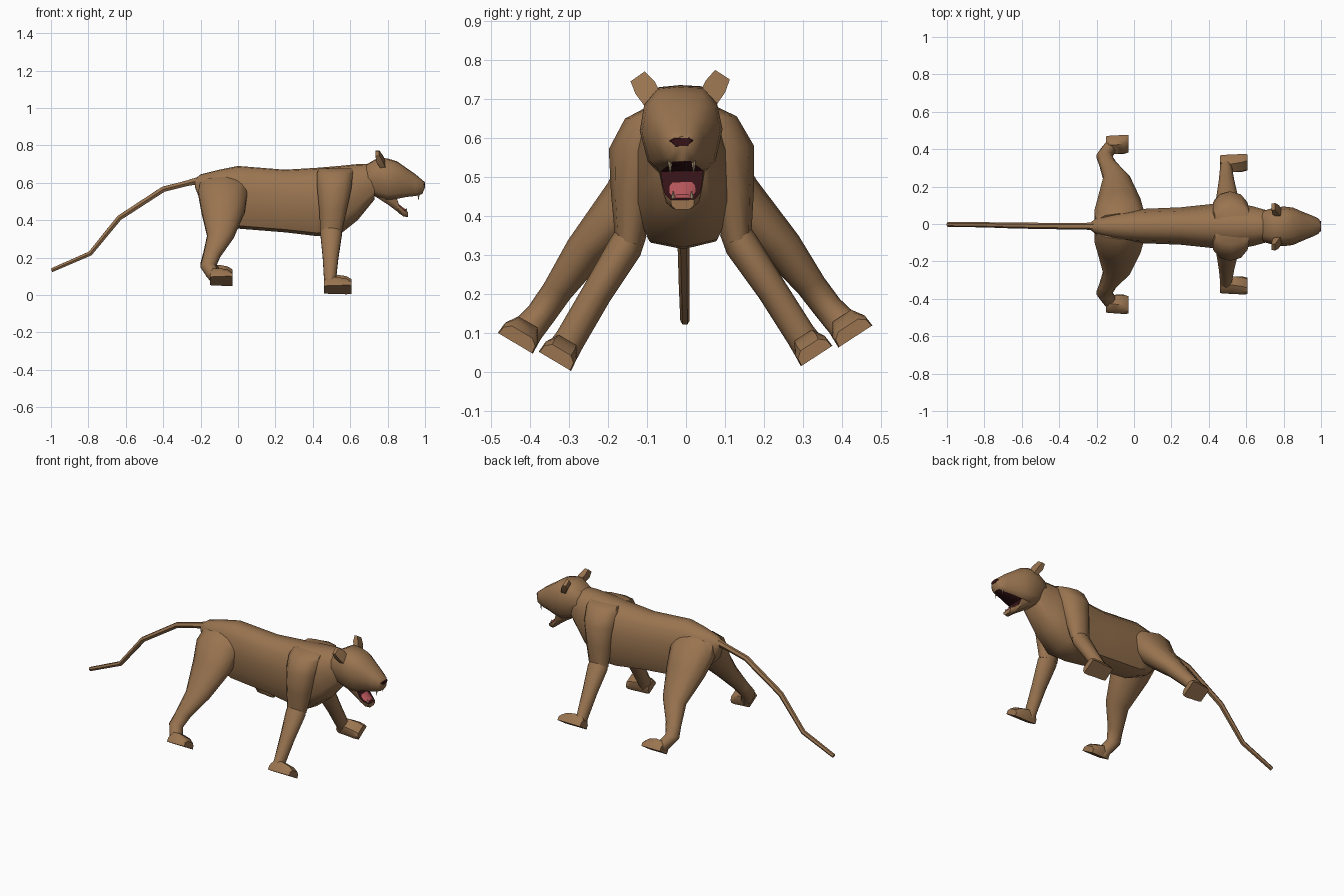
import bpy, bmesh, math
from mathutils import Vector, Matrix

ROLL = Matrix.Rotation(0.02, 4, 'X')      # the whole animal leans very slightly


def material(name, rgb):
    m = bpy.data.materials.new(name)
    m.diffuse_color = (*rgb, 1)
    return m


FUR = material("tan_fur", (0.32, 0.175, 0.08))
DARK = material("dark_maroon", (0.035, 0.006, 0.008))
PINK = material("tongue_pink", (0.5, 0.1, 0.11))
IVORY = material("tooth_ivory", (0.55, 0.42, 0.25))


def loft(name, rings, mats=(FUR,), rule=None, angle=50, mirror=False):
    """Skin a list of equal-length point rings, optionally with a mirrored twin."""
    for side in ((1, -1) if mirror else (1,)):
        bm = bmesh.new()
        vs = [[bm.verts.new((p[0], p[1] * side, p[2])) for p in r] for r in rings]
        n = len(vs[0])
        for a, b in zip(vs, vs[1:]):
            for i in range(n):
                bm.faces.new((a[i], a[(i + 1) % n], b[(i + 1) % n], b[i]))
        bm.faces.new(vs[0])
        bm.faces.new(vs[-1])
        bmesh.ops.recalc_face_normals(bm, faces=bm.faces)
        if rule:
            for f in bm.faces:
                f.material_index = rule(f.calc_center_median(), f.normal)
        bm.transform(ROLL)
        label = name if not mirror else name + ("_left" if side > 0 else "_right")
        me = bpy.data.meshes.new(label)
        bm.to_mesh(me)
        bm.free()
        for m in mats:
            me.materials.append(m)
        ob = bpy.data.objects.new(label, me)
        bpy.context.collection.objects.link(ob)
        bpy.ops.object.select_all(action='DESELECT')
        ob.select_set(True)
        bpy.context.view_layer.objects.active = ob
        bpy.ops.object.shade_smooth_by_angle(angle=math.radians(angle))


def section(x, zb, zt, w, shape):
    """Upright cross-section from a half outline of (width, height) fractions."""
    half = [(x, w * a, zb + (zt - zb) * b) for a, b in shape]
    return half + [(x, -y, z) for _, y, z in reversed(half) if abs(y) > 1e-6]


def leg_ring(cx, cy, cz, rx, rw, tilt=0.0, n=10):
    """Ring across a limb: rx along x, rw across, tilted in the yz plane."""
    out = []
    for i in range(n):
        a = 2 * math.pi * (i + 0.5) / n
        w = rw * math.sin(a) * 1.05
        out.append((cx + rx * math.cos(a) * 1.05,
                    cy + w * math.cos(tilt), cz + w * math.sin(tilt)))
    return out


# torso, chest and neck
BODY = [(0, 0), (0.7, 0.05), (0.97, 0.25), (1, 0.6), (0.82, 0.85), (0.4, 0.985), (0, 1)]
loft("body", [section(*s, BODY) for s in (
    (-0.23, 0.575, 0.62, 0.022), (-0.2, 0.50, 0.645, 0.045), (-0.1, 0.40, 0.67, 0.075),
    (0.0, 0.355, 0.69, 0.09), (0.25, 0.335, 0.67, 0.1), (0.42, 0.315, 0.68, 0.118),
    (0.54, 0.32, 0.69, 0.125), (0.64, 0.40, 0.70, 0.105), (0.73, 0.51, 0.70, 0.08))])

# tail: tapered six-sided tube
path = [(-0.19, 0.617, 0.024), (-0.27, 0.598, 0.017), (-0.4, 0.565, 0.017),
        (-0.635, 0.412, 0.016), (-0.79, 0.222, 0.014), (-0.997, 0.132, 0.012)]
rings = []
for i, (x, z, r) in enumerate(path):
    p, q = path[max(i - 1, 0)], path[min(i + 1, len(path) - 1)]
    d = Vector((q[0] - p[0], 0, q[1] - p[1])).normalized()
    up = Vector((-d.z, 0, d.x))
    rings.append([Vector((x, 0, z)) + up * r * math.sin(a) + Vector((0, r * math.cos(a), 0))
                  for a in (k * math.pi / 3 for k in range(6))])
loft("tail", rings)

# hind legs: thigh, shin and hock
T = math.atan2(0.53, 0.85)
loft("hind_leg", [leg_ring(*s) for s in (
    (-0.08, 0.015, 0.60, 0.12, 0.06, T), (-0.08, 0.06, 0.545, 0.132, 0.088, T),
    (-0.08, 0.125, 0.45, 0.115, 0.072, T), (-0.093, 0.25, 0.317, 0.07, 0.05, T),
    (-0.14, 0.325, 0.215, 0.045, 0.037, T), (-0.16, 0.365, 0.16, 0.04, 0.036, T),
    (-0.132, 0.405, 0.115, 0.038, 0.04, T), (-0.115, 0.427, 0.088, 0.032, 0.045, T))],
    mirror=True)

# front legs: shoulder slab with upper arm, then splayed forearm
loft("shoulder", [leg_ring(cx, (a + b) / 2, z, rx, (b - a) / 2, tl) for cx, a, b, z, rx, tl in (
    (0.522, 0.02, 0.09, 0.678, 0.09, 0), (0.518, 0.01, 0.14, 0.652, 0.096, 0),
    (0.515, 0.02, 0.182, 0.575, 0.092, 0), (0.508, 0.07, 0.18, 0.46, 0.074, 0),
    (0.498, 0.103, 0.174, 0.335, 0.057, 0.3))], mirror=True)
loft("forearm", [leg_ring(*s) for s in (
    (0.498, 0.125, 0.37, 0.05, 0.035, T), (0.498, 0.148, 0.325, 0.057, 0.042, T),
    (0.495, 0.225, 0.205, 0.042, 0.037, T), (0.492, 0.295, 0.09, 0.032, 0.037, T),
    (0.492, 0.318, 0.055, 0.03, 0.04, T))], mirror=True)


# paws: wedge lofted forward, tilted with the leg
def paw(name, x0, x1, cy, cz, w, h):
    u, v = Vector((0, 0.85, 0.53)), Vector((0, -0.53, 0.85))
    c, rs = Vector((0, cy, cz)), []
    for t, hw, hh in ((0, 0.8, 0.9), (0.12, 0.88, 1.35), (0.45, 0.92, 1.4),
                      (0.8, 1, 1.15), (1, 0.95, 0.75)):
        rs.append([c + Vector((x0 + (x1 - x0) * t, 0, 0)) + u * w * hw * a + v * h * hh * b
                   for a, b in ((-1, 0), (1, 0), (0.95, 0.6), (0.6, 1), (-0.6, 1), (-0.95, 0.6))])
    loft(name, rs, angle=40, mirror=True)


paw("front_paw", 0.46, 0.608, 0.335, 0.035, 0.048, 0.045)
paw("hind_paw", -0.15, -0.03, 0.435, 0.083, 0.052, 0.045)

# head: skull to muzzle, with the roof of the mouth dark
HEAD = [(0, 0), (0.55, 0), (0.82, 0.14), (1, 0.5), (0.88, 0.8), (0.55, 0.98), (0, 1)]
loft("head", [section(*s, HEAD) for s in (
    (0.675, 0.57, 0.675, 0.07), (0.69, 0.555, 0.70, 0.083), (0.75, 0.525, 0.735, 0.1),
    (0.80, 0.51, 0.73, 0.106), (0.85, 0.515, 0.715, 0.1), (0.90, 0.525, 0.68, 0.078),
    (0.95, 0.53, 0.645, 0.058), (0.985, 0.54, 0.615, 0.042), (1.0, 0.575, 0.603, 0.022))],
    (FUR, DARK), lambda c, n: int(n.z < -0.8 and 0.83 < c.x < 0.97))

# lower jaw, dark inside
JAW = [(0, 0), (0.6, 0), (0.95, 0.4), (1, 1), (0.5, 0.97), (0, 0.96)]
loft("lower_jaw", [section(*s, JAW) for s in (
    (0.73, 0.53, 0.58, 0.06), (0.80, 0.485, 0.56, 0.062), (0.845, 0.452, 0.53, 0.056),
    (0.862, 0.437, 0.478, 0.05), (0.885, 0.42, 0.456, 0.044), (0.91, 0.417, 0.442, 0.03))],
    (FUR, DARK), lambda c, n: int(n.z > 0.2 and c.x > 0.82 and abs(c.y) < 0.045))

# tongue
loft("tongue", [[(x, -w, z), (x, w, z), (x, w * 0.7, z + 0.009), (x, -w * 0.7, z + 0.009)]
                for x, z, w in ((0.858, 0.478, 0.036), (0.88, 0.46, 0.034), (0.902, 0.446, 0.022))],
     (PINK,))

# nose plate
loft("nose", [[(x, w * a, 0.589 + h * b) for a, b in
               ((-0.6, -1), (0.6, -1), (1, 0.3), (0.7, 1), (-0.7, 1), (-1, 0.3))]
              for x, w, h in ((0.992, 0.031, 0.013), (1.001, 0.026, 0.01))], (DARK,))

# fangs, upper and lower
for name, x, y, z, dz in (("upper_fang", 0.965, 0.03, 0.54, -0.03),
                          ("lower_fang", 0.9, 0.024, 0.442, 0.022)):
    loft(name, [[(x + r * a, y + r * b, z + h) for a, b in ((1, 0), (0, 1), (-1, 0), (0, -1))]
                for r, h in ((0.006, 0), (0.001, dz))], (IVORY,), mirror=True)

# ears: flat flaring shells
loft("ear", [[(x + t, y, z) for t, (x, y, z) in zip((0, 0, -0.03, -0.03), r)] for r in (
    ((0.79, 0.05, 0.715), (0.79, 0.09, 0.68), (0.79, 0.09, 0.68), (0.79, 0.05, 0.715)),
    ((0.775, 0.065, 0.745), (0.775, 0.115, 0.715), (0.77, 0.112, 0.712), (0.77, 0.068, 0.743)),
    ((0.755, 0.09, 0.772), (0.755, 0.127, 0.747), (0.765, 0.124, 0.745), (0.765, 0.092, 0.77)))],
    angle=30, mirror=True)
